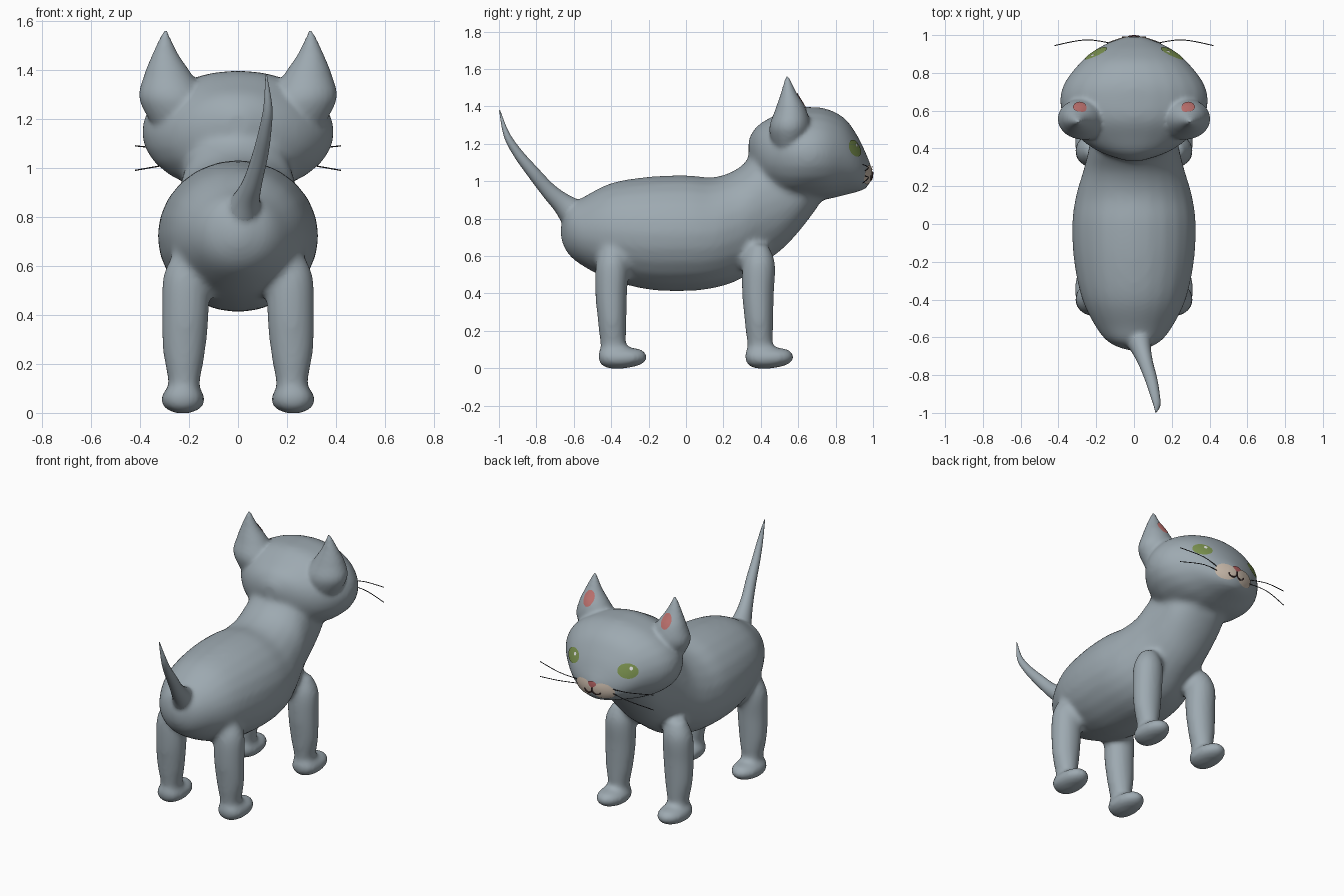
import bpy
import bmesh
from math import sin, cos, tau
from mathutils import Vector
from mathutils.bvhtree import BVHTree

if "Cube" in bpy.data.objects:
    bpy.data.objects.remove(bpy.data.objects["Cube"])

X, Y, Z = Vector((1, 0, 0)), Vector((0, 1, 0)), Vector((0, 0, 1))


def material(name, rgb):
    mat = bpy.data.materials.new(name)
    mat.use_nodes = True
    mat.diffuse_color = (*rgb, 1)
    for node in mat.node_tree.nodes:
        if node.type == 'BSDF_PRINCIPLED':
            node.inputs["Base Color"].default_value = (*rgb, 1)
    return mat


fur = material("grey_fur", (.34, .40, .44))
iris = material("eye_green", (.20, .29, .08))
pink = material("ear_pink", (.52, .17, .16))
cream = material("muzzle_cream", (.62, .52, .43))
nose_red = material("nose_red", (.42, .11, .11))
brown = material("mouth_brown", (.06, .03, .03))
dark = material("whisker_dark", (.03, .03, .035))
white = material("glint_white", (.85, .85, .85))


def spline(rows, steps=5):
    """Smooth interpolation through rows of numbers."""
    rows = [tuple(r) for r in rows]
    ext = [rows[0]] + rows + [rows[-1]]
    out = []
    for k in range(len(rows) - 1):
        for s in range(steps):
            t = s / steps
            out.append([b + t * (c - a + t * (2 * a - 5 * b + 4 * c - d + t * (3 * (b - c) + d - a))) / 2
                        for a, b, c, d in zip(*ext[k:k + 4])])
    return out + [list(rows[-1])]


def loft(bm, rows, axis, side=1, count=24):
    """Closed skin over ellipses given as x, y, z, x radius, axis radius."""
    rings = []
    for x, y, z, ru, rv in spline(rows):
        mid = Vector((x * side, y, z))
        rings.append([bm.verts.new(mid + X * max(ru, .002) * cos(tau * i / count)
                                   + axis * max(rv, .002) * sin(tau * i / count))
                      for i in range(count)])
    for a, b in zip(rings, rings[1:]):
        for i in range(count):
            j = (i + 1) % count
            bm.faces.new((a[i], b[i], b[j], a[j]))
    bm.faces.new(rings[0])
    bm.faces.new(rings[-1])


def finish(name, bm, mat, fix_normals=True):
    if fix_normals:
        bmesh.ops.recalc_face_normals(bm, faces=bm.faces[:])
    mesh = bpy.data.meshes.new(name)
    bm.to_mesh(mesh)
    bm.free()
    mesh.materials.append(mat)
    mesh.shade_smooth()
    obj = bpy.data.objects.new(name, mesh)
    bpy.context.collection.objects.link(obj)
    return obj


def baked_mesh(obj):
    bpy.context.view_layer.update()
    graph = bpy.context.evaluated_depsgraph_get()
    return bpy.data.meshes.new_from_object(obj.evaluated_get(graph))


def fuse(name, bm, voxel, rounds):
    """Merge overlapping parts into one softly blended skin."""
    obj = finish(name, bm, fur)
    mod = obj.modifiers.new("merge", 'REMESH')
    mod.mode = 'VOXEL'
    mod.voxel_size = voxel
    mod = obj.modifiers.new("soften", 'SMOOTH')
    mod.factor = .5
    mod.iterations = rounds
    mesh = baked_mesh(obj)
    obj.modifiers.clear()
    obj.data = mesh
    mesh.materials.clear()
    mesh.materials.append(fur)
    mesh.shade_smooth()
    return obj


# Trunk and neck: y, centre z, half width, half height
trunk = [(-.67, .73, .03, .04), (-.63, .74, .13, .13), (-.55, .73, .2, .185),
         (-.4, .73, .275, .26), (-.2, .722, .318, .302), (0, .722, .328, .31),
         (.15, .725, .308, .297), (.28, .77, .27, .3), (.4, .865, .24, .315),
         (.52, .92, .22, .28), (.62, .95, .2, .2), (.71, .98, .15, .11)]
# Head, from nape to muzzle
head = [(.335, 1.18, .05, .05), (.38, 1.155, .18, .14), (.45, 1.14, .285, .2),
        (.55, 1.145, .365, .245), (.65, 1.147, .394, .25), (.75, 1.145, .368, .243),
        (.85, 1.13, .29, .205), (.92, 1.09, .21, .147), (.965, 1.052, .125, .09),
        (.992, 1.045, .04, .035)]
# Leg: x, y shift, z, half width, half depth
leg = [(.2, 0, .66, .06, .05), (.212, 0, .56, .094, .088), (.215, -.005, .4, .097, .086),
       (.22, 0, .25, .088, .077), (.22, .005, .14, .068, .07), (.225, .01, .05, .06, .06)]
# Paw: y shift, z, half width, half height
paw = [(-.075, .065, .02, .02), (-.05, .06, .068, .053), (.02, .054, .092, .058),
       (.1, .057, .088, .054), (.16, .06, .06, .04), (.187, .06, .02, .015)]
ear = [(.22, .55, 1.16, .12, .08), (.265, .555, 1.28, .138, .11), (.285, .56, 1.38, .098, .084),
       (.297, .55, 1.47, .05, .043), (.297, .54, 1.565, .007, .007)]
tail = [(0, -.54, .78, .11, .12), (.03, -.64, .865, .06, .065), (.06, -.73, .945, .04, .043),
        (.09, -.82, 1.05, .033, .034), (.11, -.9, 1.15, .026, .026),
        (.122, -.96, 1.25, .018, .018), (.115, -.997, 1.38, .003, .003)]
tail_axis = Vector((0, .75, .66))

# Soft main mass: trunk, head and four legs
bm = bmesh.new()
for rows in (trunk, head):
    loft(bm, [(0, y, z, w, h) for y, z, w, h in rows], Z)
for side in (1, -1):
    for base in (-.395, .39):
        loft(bm, [(x, y + base, z, w, d) for x, y, z, w, d in leg], Y, side)
        loft(bm, [(.225, y + base, z, w, h) for y, z, w, h in paw], Z, side)
core = fuse("core", bm, .016, 10)

# Ears and the tail root keep a crisper blend
bm = bmesh.new()
bm.from_mesh(core.data)
bpy.data.objects.remove(core)
for side in (1, -1):
    loft(bm, ear, Y, side)
loft(bm, tail[:4], tail_axis)
body = fuse("body", bm, .012, 4)

bm = bmesh.new()
loft(bm, tail, tail_axis)
finish("tail", bm, fur)

bm = bmesh.new()
bm.from_mesh(body.data)
skin = BVHTree.FromBMesh(bm)
bm.free()


def on_skin(point, view, lift):
    hit, normal, *_ = skin.ray_cast(point + view * .5, -view)
    if hit is None:
        hit, normal, *_ = skin.find_nearest(point)
    return hit + normal * lift


def patch(name, mat, centre, view, size, lift, shift=(0, 0), taper=0):
    """Thin oval plate that follows the skin."""
    view = Vector(view).normalized()
    right = Z.cross(view).normalized()
    up = view.cross(right)
    centre = Vector(centre) + right * shift[0] + up * shift[1]
    bm = bmesh.new()
    hub = bm.verts.new(on_skin(centre, view, lift))
    count, last = 28, None
    for level in range(1, 6):
        ring = []
        for i in range(count):
            c, s = cos(tau * i / count), sin(tau * i / count)
            flat = right * size[0] * c * (1 + taper * s) + up * size[1] * s
            ring.append(bm.verts.new(on_skin(centre + flat * level / 5, view, lift)))
        for i in range(count):
            j = (i + 1) % count
            if last:
                bm.faces.new((last[i], ring[i], ring[j], last[j]))
            else:
                bm.faces.new((hub, ring[i], ring[j]))
        last = ring
    finish(name, bm, mat, False)


def strand(name, points, radius, mat):
    curve = bpy.data.curves.new(name, 'CURVE')
    curve.dimensions = '3D'
    curve.bevel_depth = radius
    curve.bevel_resolution = 2
    line = curve.splines.new('POLY')
    line.points.add(len(points) - 1)
    for p, co in zip(line.points, points):
        p.co = (*co, 1)
    helper = bpy.data.objects.new(name + "_path", curve)
    bpy.context.collection.objects.link(helper)
    mesh = baked_mesh(helper)
    bpy.data.objects.remove(helper)
    mesh.materials.clear()
    mesh.materials.append(mat)
    mesh.shade_smooth()
    bpy.context.collection.objects.link(bpy.data.objects.new(name, mesh))


# Face details, mirrored left and right
for side, label in ((1, "left"), (-1, "right")):
    eye, gaze = (.2 * side, .9, 1.175), (.55 * side, .8, .15)
    patch(label + "_eye", iris, eye, gaze, (.064, .046), .004)
    patch(label + "_eye_glint", white, eye, gaze, (.011, .011), .007, (.02, .017))
    patch(label + "_inner_ear", pink, (.287 * side, .62, 1.425), (0, .85, .5), (.034, .053), .004)
    patch(label + "_muzzle", cream, (.07 * side, .97, 1.035), Y, (.072, .05), .004)
    smile = spline([(0, 1.05), (.004, 1.022), (.025, 1.008), (.048, 1.014), (.058, 1.028)])
    strand(label + "_mouth", [on_skin(Vector((x * side, .97, z)), Y, .006) for x, z in smile],
           .004, brown)
    for part, start, bend, end in (("upper", 1.05, 1.072, 1.09), ("lower", 1.03, 1.018, .99)):
        path = spline([(.09 * side, .95, start), (.25 * side, .975, bend), (.42 * side, .945, end)])
        strand(label + "_" + part + "_whisker", path, .0025, dark)
patch("nose", nose_red, (0, .98, 1.066), (0, 1, .2), (.027, .019), .008, taper=.45)
